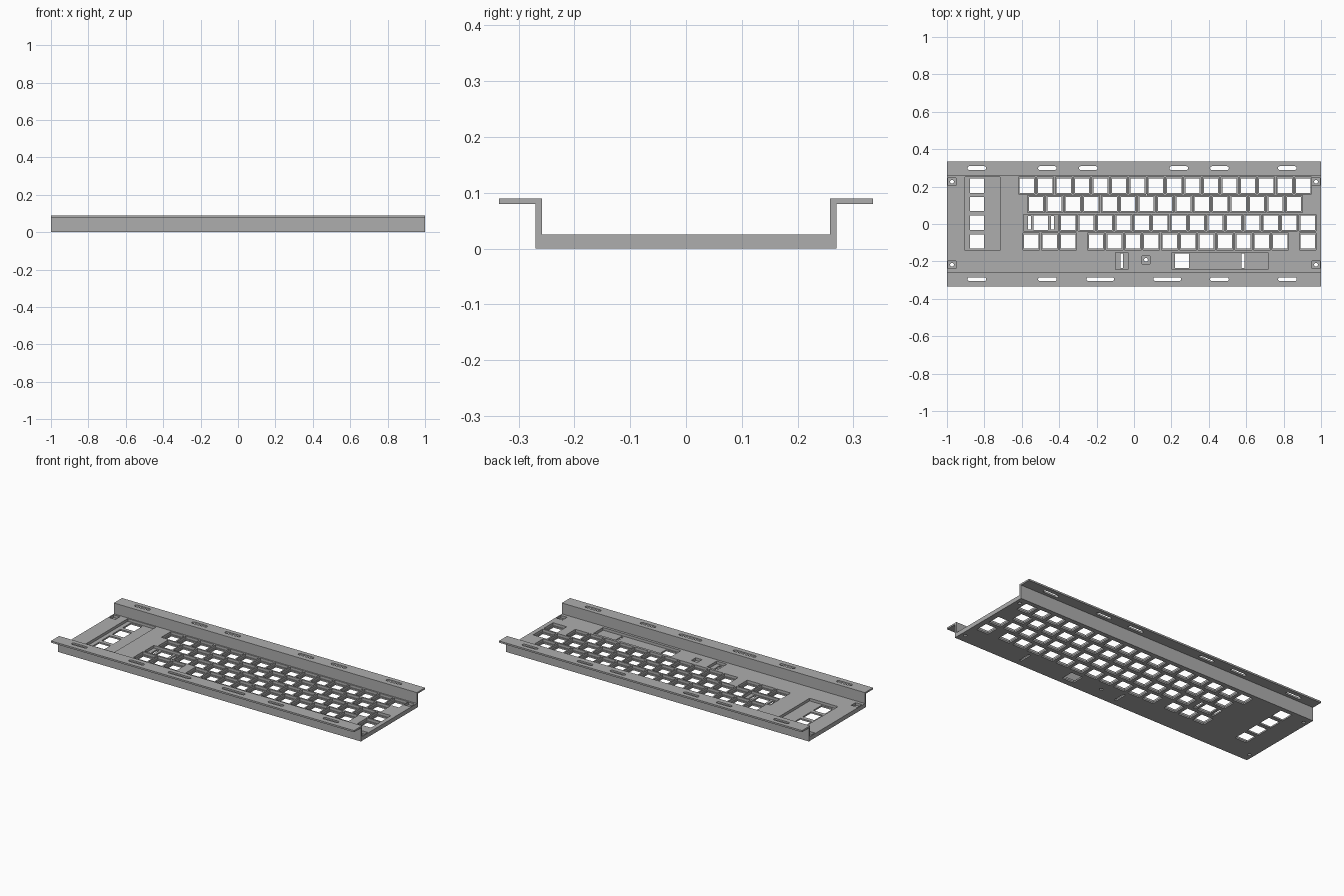
import bpy, bmesh, math
from mathutils import Vector
from mathutils.geometry import delaunay_2d_cdt

if "Cube" in bpy.data.objects:
    bpy.data.objects.remove(bpy.data.objects["Cube"])

PITCH = 0.0985          # key spacing
ROWS = [0.205, 0.1065, 0.0065, -0.093]
HOLE, POCKET = 0.076, 0.090
PLATE_TOP, WEB = 0.025, 0.009
WALL_IN, WALL_OUT, RIM = 0.258, 0.27, 0.335
FLANGE_LOW, FLANGE_TOP = 0.08, 0.09

grey = bpy.data.materials.new("metal grey")
grey.diffuse_color = (0.42, 0.42, 0.42, 1)
grey.use_nodes = True
grey.node_tree.nodes["Principled BSDF"].inputs["Base Color"].default_value = grey.diffuse_color


def rect(x, y, w, h):
    return [(x - w / 2, y - h / 2), (x + w / 2, y - h / 2),
            (x + w / 2, y + h / 2), (x - w / 2, y + h / 2)]


def slot(x, y, w, r, n=8):
    """Outline with two round ends."""
    pts = []
    for side, start in ((1, -math.pi / 2), (-1, math.pi / 2)):
        for i in range(n + 1):
            a = start + math.pi * i / n
            pts.append((x + side * (w / 2 - r) + r * math.cos(a), y + r * math.sin(a)))
    return pts


def circle(x, y, r, n=16):
    return [(x + r * math.cos(2 * math.pi * i / n),
             y + r * math.sin(2 * math.pi * i / n)) for i in range(n)]


def inside(p, loop):
    """Even-odd point test."""
    hit = False
    for (x0, y0), (x1, y1) in zip(loop, loop[1:] + loop[:1]):
        if (y0 > p[1]) != (y1 > p[1]):
            if p[0] < x0 + (p[1] - y0) * (x1 - x0) / (y1 - y0):
                hit = not hit
    return hit


def centre(loop):
    return (sum(p[0] for p in loop) / len(loop), sum(p[1] for p in loop) / len(loop))


def sheet(bm, outer, holes, z):
    """Flat face at height z, with openings."""
    pts, edges = [], []
    for loop in [outer] + holes:
        s, n = len(pts), len(loop)
        pts += [Vector(p) for p in loop]
        edges += [(s + i, s + (i + 1) % n) for i in range(n)]
    out = delaunay_2d_cdt(pts, edges, [], 0, 1e-6)
    verts = [bm.verts.new((p[0], p[1], z)) for p in out[0]]
    for f in out[2]:
        c = centre([out[0][i] for i in f])
        if inside(c, outer) and not any(inside(c, h) for h in holes):
            bm.faces.new([verts[i] for i in f])


def band(bm, loop, z0, z1):
    """Upright sides of an opening."""
    low = [bm.verts.new((x, y, z0)) for x, y in loop]
    high = [bm.verts.new((x, y, z1)) for x, y in loop]
    for i in range(len(loop)):
        j = (i + 1) % len(loop)
        bm.faces.new((low[i], low[j], high[j], high[i]))


def upright(bm, y, z0, z1):
    """Long wall face parallel to x."""
    bm.faces.new([bm.verts.new(c) for c in
                  ((-1, y, z0), (1, y, z0), (1, y, z1), (-1, y, z1))])


# Key positions: (row, first x, count)
keys = []
for row, x0, count in ((0, -0.573, 16), (1, -0.524, 15), (2, -0.352, 14),
                       (3, -0.549, 3), (3, -0.203, 11), (3, 0.929, 1)):
    keys += [(x0 + i * PITCH, ROWS[row]) for i in range(count)]
side_keys = [(-0.84, y) for y in ROWS]
wide_key = (-0.498, ROWS[2])
screws = [(sx * 0.973, y) for sx in (-1, 1) for y in (0.226, -0.218)]
screws.append((0.064, -0.192))

# Shallow pockets in the top of the plate
pockets = [rect(x, y, POCKET, POCKET) for x, y in keys]
pockets += [rect(*wide_key, 0.188, POCKET),
            rect(-0.81, 0.055, 0.187, 0.394),
            rect(0.46, -0.198, 0.514, POCKET),
            rect(-0.066, -0.198, 0.068, POCKET)]
pockets += [rect(x, y, 0.042, 0.042) for x, y in screws]

# Openings right through the plate
holes = [rect(x, y, HOLE, HOLE)
         for x, y in keys + side_keys + [wide_key, (0.257, -0.196)]]
holes += [rect(wide_key[0] + s * 0.062, ROWS[2], 0.016, 0.074) for s in (-1, 1)]
holes += [rect(x, -0.196, 0.014, 0.076) for x in (-0.066, 0.583)]
holes += [circle(x, y, 0.01) for x, y in screws]
pin_hole = circle(0.0672, 0.1558, 0.0035)

# Plate
bm = bmesh.new()
sheet(bm, rect(0, 0, 2, 2 * WALL_OUT), holes + [pin_hole], 0)
sheet(bm, rect(0, 0, 2, 2 * WALL_IN), pockets + [pin_hole], PLATE_TOP)
band(bm, pin_hole, 0, PLATE_TOP)
for pocket in pockets:
    sheet(bm, pocket, [h for h in holes if inside(centre(h), pocket)], WEB)
    band(bm, pocket, WEB, PLATE_TOP)
for h in holes:
    band(bm, h, 0, WEB)

# Walls and slotted flanges: (side, normal slot x, wide or extra slots)
for side, slot_y, extra in ((1, 0.299, [(-0.244, 0.1), (0.24, 0.1)]),
                            (-1, -0.295, [(-0.18, 0.148), (0.178, 0.148)])):
    spots = [(x, 0.1) for x in (-0.84, -0.463, 0.457, 0.82)] + extra
    slots = [slot(x, slot_y, w, 0.01) for x, w in spots]
    for y_in, z in ((WALL_IN, FLANGE_TOP), (WALL_OUT, FLANGE_LOW)):
        sheet(bm, rect(0, side * (y_in + RIM) / 2, 2, RIM - y_in), slots, z)
    for s in slots:
        band(bm, s, FLANGE_LOW, FLANGE_TOP)
    upright(bm, side * WALL_OUT, 0, FLANGE_LOW)
    upright(bm, side * WALL_IN, PLATE_TOP, FLANGE_TOP)
    upright(bm, side * RIM, FLANGE_LOW, FLANGE_TOP)

# Open end profiles
half = [(WALL_OUT, 0), (WALL_OUT, FLANGE_LOW), (RIM, FLANGE_LOW),
        (RIM, FLANGE_TOP), (WALL_IN, FLANGE_TOP), (WALL_IN, PLATE_TOP)]
profile = half + [(-y, z) for y, z in reversed(half)]
for x in (-1, 1):
    bm.faces.new([bm.verts.new((x, y, z)) for y, z in profile])

# Weld into one solid
bmesh.ops.remove_doubles(bm, verts=bm.verts[:], dist=1e-5)
bmesh.ops.recalc_face_normals(bm, faces=bm.faces[:])
mesh = bpy.data.meshes.new("keyboard_plate")
bm.to_mesh(mesh)
bm.free()
mesh.materials.append(grey)
plate = bpy.data.objects.new("keyboard_plate", mesh)
bpy.context.scene.collection.objects.link(plate)
